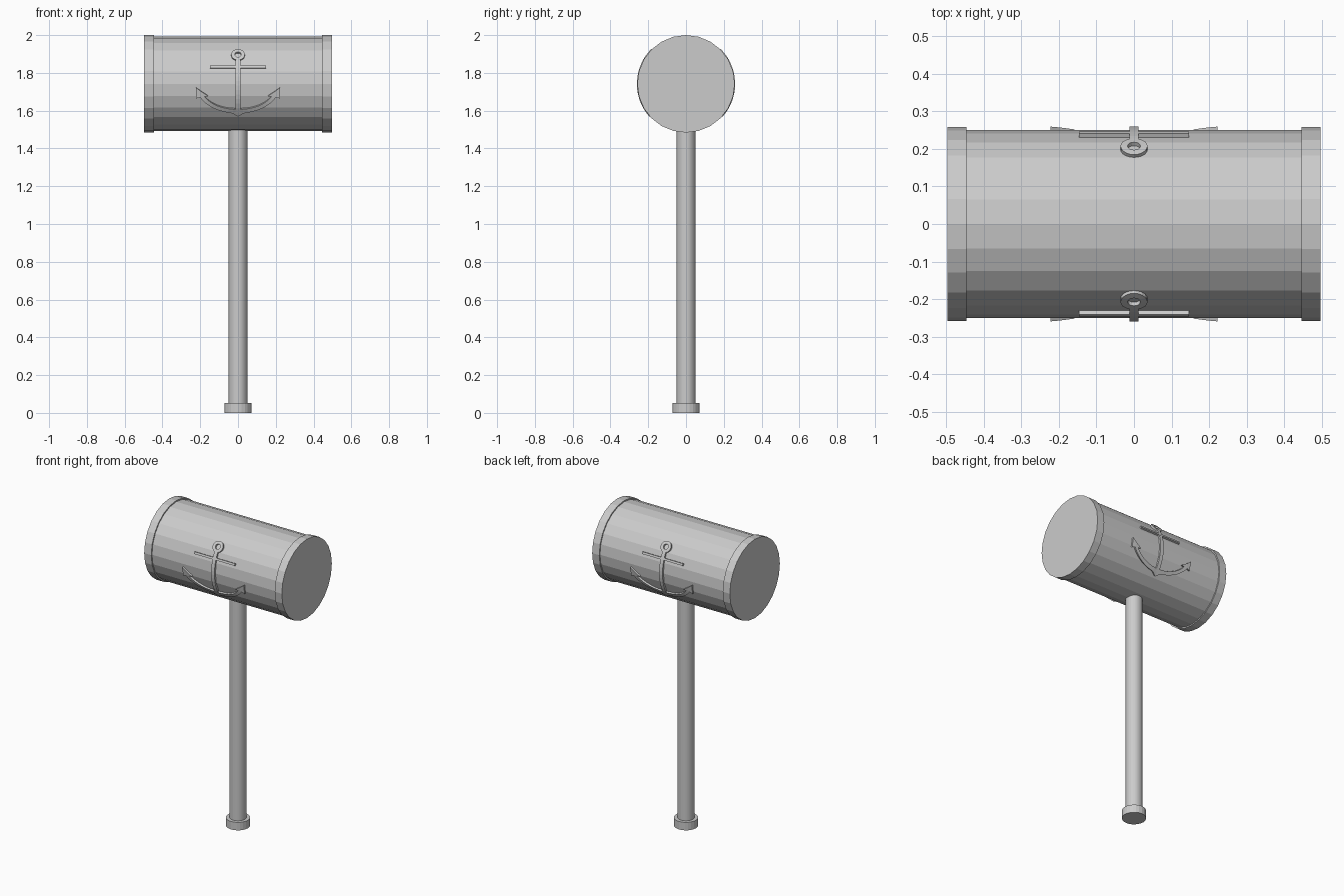
import bpy, math

if "Cube" in bpy.data.objects:
    bpy.data.objects.remove(bpy.data.objects["Cube"])

HEAD_Z = 1.742      # axis height of the mallet head
OUT, INN = 0.26, 0.243  # outer and buried radius of the wrapped emblem


def cylinder(name, radius, a, b, along_x=False, sides=24):
    mid = (a + b) / 2
    loc = (mid, 0, HEAD_Z) if along_x else (0, 0, mid)
    rot = (0, math.pi / 2, 0) if along_x else (0, 0, 0)
    bpy.ops.mesh.primitive_cylinder_add(vertices=sides, radius=radius, depth=b - a,
                                        location=loc, rotation=rot)
    bpy.context.object.name = name


# Head and its end bands
cylinder("head_barrel", 0.25, -0.46, 0.46, True)
cylinder("left_band", 0.258, -0.497, -0.446, True)
cylinder("right_band", 0.258, 0.446, 0.497, True)

# Handle and pommel
cylinder("handle", 0.05, 0.02, 1.55)
cylinder("pommel", 0.072, 0.0, 0.052)

verts, faces = [], []


def wrap(x, z, r):
    """Front-view point laid on the round head at radius r."""
    a = math.asin((z - HEAD_Z) / OUT)
    return (x, -r * math.cos(a), HEAD_Z + r * math.sin(a))


def strip(one, two, closed=False):
    """Solid ribbon between two rows of front-view points."""
    n, base = len(one), len(verts)
    for p, q in zip(one, two):
        verts.extend([wrap(*p, OUT), wrap(*q, OUT), wrap(*q, INN), wrap(*p, INN)])
    for i in range(n if closed else n - 1):
        s, t = base + 4 * i, base + 4 * ((i + 1) % n)
        for k in range(4):
            m = (k + 1) % 4
            faces.append((s + k, s + m, t + m, t + k))
    if not closed:
        e = base + 4 * (n - 1)
        faces.append((base + 3, base + 2, base + 1, base))
        faces.append((e, e + 1, e + 2, e + 3))


def bezier(p, q, r, n=10):
    return [tuple((1 - t) ** 2 * a + 2 * t * (1 - t) * b + t * t * c
                  for a, b, c in zip(p, q, r)) for t in (i / n for i in range(n + 1))]


# Shank and stock
zs = [1.59 + 0.288 * i / 12 for i in range(13)]
strip([(-0.012, z) for z in zs], [(0.012, z) for z in zs])
strip([(-0.147, 1.826), (0.147, 1.826)], [(-0.147, 1.839), (0.147, 1.839)])

# Ring, round when unrolled
def ring(r):
    pts = []
    for i in range(20):
        t = 2 * math.pi * i / 20
        a = math.asin(0.156 / OUT) + r * math.sin(t) / OUT
        pts.append((r * math.cos(t), HEAD_Z + OUT * math.sin(a)))
    return pts
strip(ring(0.036), ring(0.017), True)

# Curved arms with pointed flukes
for s in (-1, 1):
    upper = bezier((0, 1.606), (s * 0.13, 1.609), (s * 0.183, 1.681))
    lower = bezier((0, 1.583), (s * 0.145, 1.592), (s * 0.203, 1.673))
    lower[0] = (0, 1.568)
    strip(upper, lower)
    strip([(s * 0.222, 1.664), (s * 0.222, 1.722)],
          [(s * 0.196, 1.672), (s * 0.196, 1.702)])
    strip([(s * 0.196, 1.672), (s * 0.196, 1.702)],
          [(s * 0.159, 1.676), (s * 0.159, 1.678)])

mesh = bpy.data.meshes.new("anchor_emblem")
mesh.from_pydata(verts, [], faces)
anchor = bpy.data.objects.new("anchor_emblem", mesh)
bpy.context.collection.objects.link(anchor)
bpy.context.view_layer.objects.active = anchor
bpy.ops.object.select_all(action='DESELECT')
anchor.select_set(True)
bpy.ops.object.mode_set(mode='EDIT')
bpy.ops.mesh.select_all(action='SELECT')
bpy.ops.mesh.normals_make_consistent(inside=False)
bpy.ops.object.mode_set(mode='OBJECT')

# Same emblem on the back
mirror = anchor.modifiers.new("both_sides", 'MIRROR')
mirror.use_axis = (False, True, False)
mirror.use_mirror_merge = False
